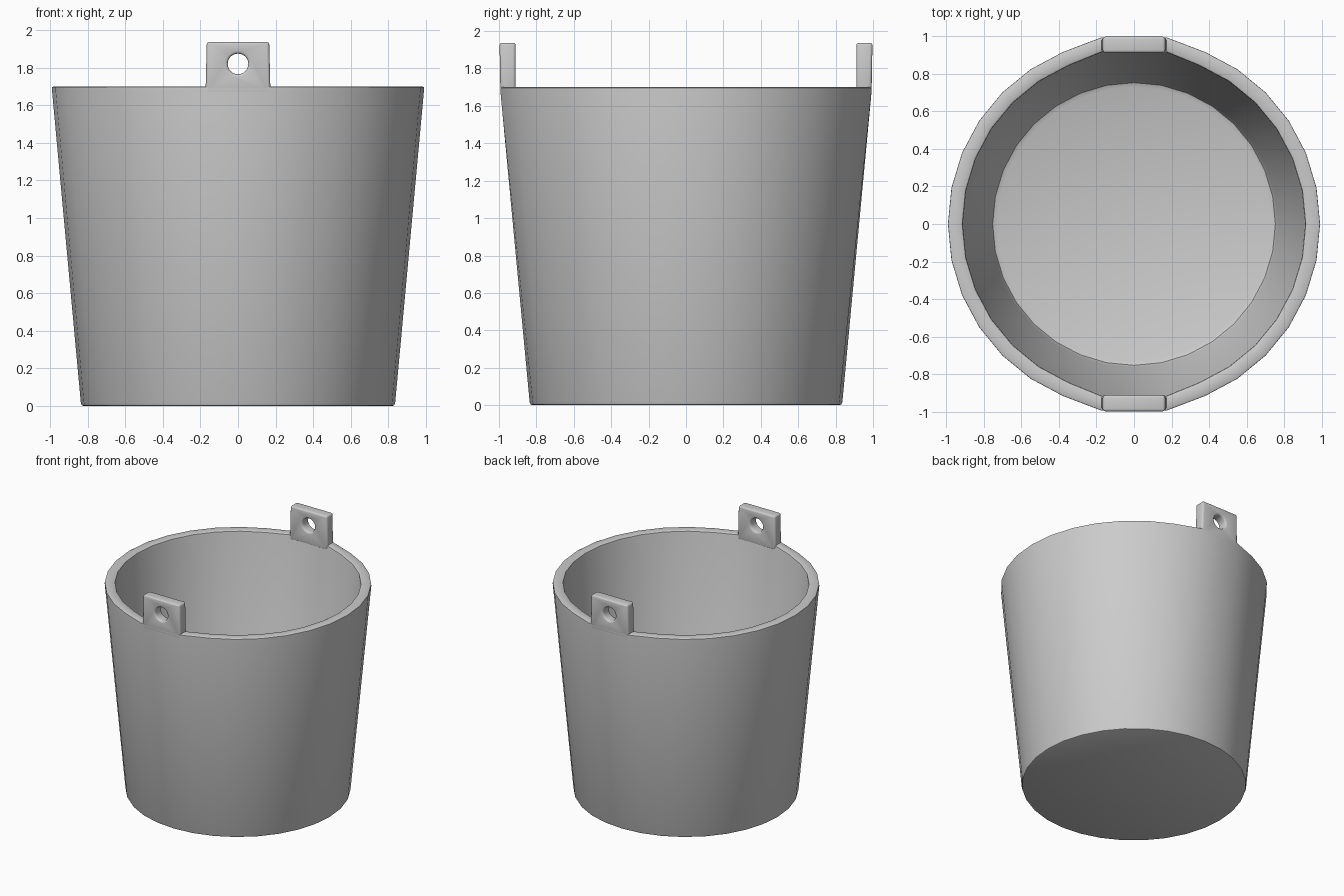
import bpy, bmesh, math

if "Cube" in bpy.data.objects:
    bpy.data.objects.remove(bpy.data.objects["Cube"])

SIDES = 32

# Lathe profile (radius, height): underside, outer wall, rim, inner wall, floor
PROFILE = [(0.822, 0.0), (0.831, 0.004), (0.836, 0.016),
           (0.990, 1.685), (0.989, 1.696), (0.978, 1.701),
           (0.924, 1.701), (0.914, 1.696), (0.911, 1.685),
           (0.764, 0.115), (0.752, 0.09), (0.728, 0.08)]


def build_bucket():
    bm = bmesh.new()
    rings = []
    for r, z in PROFILE:
        ring = []
        for i in range(SIDES):
            a = 2 * math.pi * i / SIDES
            x, y = r * math.cos(a), r * math.sin(a)
            # flatten the rim where the lugs stand
            if z > 1.6 and abs(x) < 0.25:
                y = math.copysign(r + 0.003, y)
                x *= 0.172 / (r * math.sin(2 * math.pi / SIDES))
            ring.append(bm.verts.new((x, y, z)))
        rings.append(ring)
    for lo, hi in zip(rings, rings[1:]):
        for i in range(SIDES):
            j = (i + 1) % SIDES
            bm.faces.new((lo[i], lo[j], hi[j], hi[i]))
    bm.faces.new(rings[0][::-1])
    bm.faces.new(rings[-1])
    bmesh.ops.recalc_face_normals(bm, faces=bm.faces)
    mesh = bpy.data.meshes.new("bucket_body")
    bm.to_mesh(mesh)
    bm.free()
    obj = bpy.data.objects.new("bucket_body", mesh)
    bpy.context.collection.objects.link(obj)
    return obj


def build_lugs():
    # Upright plate, slightly wider at its foot
    bm = bmesh.new()
    bmesh.ops.create_cube(bm, size=1)
    for v in bm.verts:
        top = v.co.z > 0
        v.co.x *= 0.332 if top else 0.346
        v.co.y = v.co.y * 0.086 - 0.954
        v.co.z = 1.937 if top else 1.66
        if not top and v.co.y < -0.96:
            v.co.y = -0.992
    mesh = bpy.data.meshes.new("handle_lugs")
    bm.to_mesh(mesh)
    bm.free()
    lug = bpy.data.objects.new("handle_lugs", mesh)
    bpy.context.collection.objects.link(lug)

    # Pin hole cutter
    bpy.ops.mesh.primitive_cylinder_add(vertices=24, radius=0.055, depth=0.4,
                                        location=(0, -0.954, 1.82),
                                        rotation=(math.pi / 2, 0, 0))
    cutter = bpy.context.object
    cutter.name = "pin_hole_cutter"
    cutter.hide_render = True
    cutter.display_type = 'WIRE'

    cut = lug.modifiers.new("pin_hole", 'BOOLEAN')
    cut.operation = 'DIFFERENCE'
    cut.object = cutter
    bevel = lug.modifiers.new("soft_edges", 'BEVEL')
    bevel.width = 0.014
    bevel.segments = 3
    bevel.limit_method = 'ANGLE'
    bevel.angle_limit = math.radians(40)
    mirror = lug.modifiers.new("other_side", 'MIRROR')
    mirror.use_axis = (False, True, False)

    # Bake the modifiers so the cutter can go
    bpy.ops.object.select_all(action='DESELECT')
    lug.select_set(True)
    bpy.context.view_layer.objects.active = lug
    for name in ("pin_hole", "soft_edges", "other_side"):
        bpy.ops.object.modifier_apply(modifier=name)
    bpy.data.objects.remove(cutter)
    return lug


for part in (build_bucket(), build_lugs()):
    bpy.ops.object.select_all(action='DESELECT')
    part.select_set(True)
    bpy.context.view_layer.objects.active = part
    bpy.ops.object.shade_smooth_by_angle(angle=math.radians(40))
